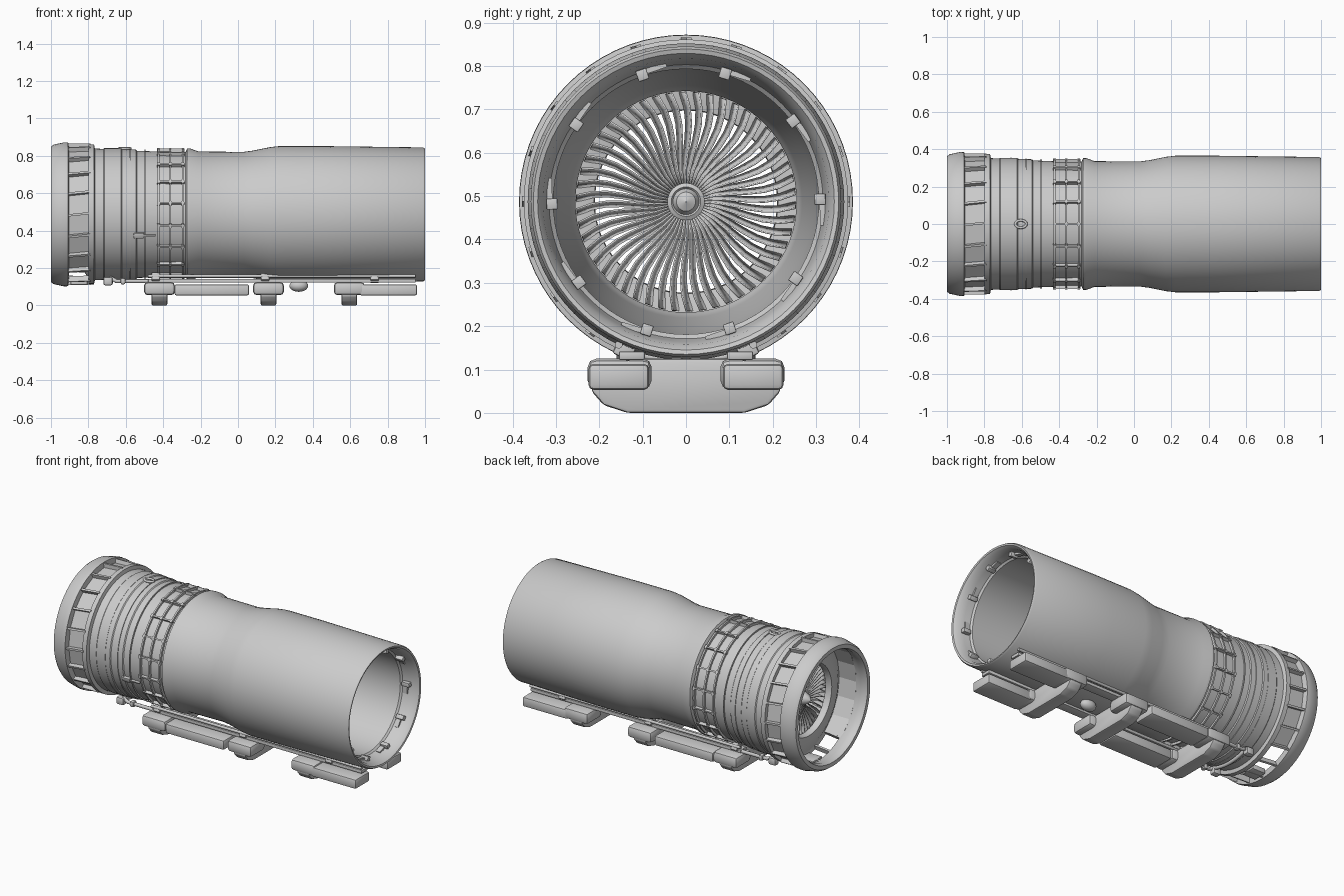
import bpy, bmesh
from math import sin, cos, pi, radians
from mathutils import Matrix, Vector

cube = bpy.data.objects.get("Cube")
if cube:
    bpy.data.objects.remove(cube, do_unlink=True)

AXIS_Z = 0.487          # height of the engine's centre line
grey = bpy.data.materials.new("light grey metal")
grey.use_nodes = True
grey.diffuse_color = (0.6, 0.6, 0.6, 1)
grey.node_tree.nodes["Principled BSDF"].inputs["Base Color"].default_value = (0.6, 0.6, 0.6, 1)


def finish(name, bm, smooth=True):
    bmesh.ops.recalc_face_normals(bm, faces=bm.faces)
    mesh = bpy.data.meshes.new(name)
    bm.to_mesh(mesh)
    bm.free()
    mesh.materials.append(grey)
    ob = bpy.data.objects.new(name, mesh)
    bpy.context.collection.objects.link(ob)
    bpy.ops.object.select_all(action='DESELECT')
    ob.select_set(True)
    bpy.context.view_layer.objects.active = ob
    if smooth:
        bpy.ops.object.shade_smooth_by_angle(angle=radians(32))
    return ob


def lathe(name, profile, steps=72):
    """Closed (x, radius) profile turned about the engine axis."""
    bm = bmesh.new()
    rings = []
    for i in range(steps):
        a = 2 * pi * i / steps
        rings.append([bm.verts.new((x, r * sin(a), AXIS_Z + r * cos(a))) for x, r in profile])
    n = len(profile)
    for i in range(steps):
        p, q = rings[i], rings[(i + 1) % steps]
        for j in range(n):
            k = (j + 1) % n
            bm.faces.new((p[j], q[j], q[k], p[k]))
    return finish(name, bm)


def add_box(bm, centre, size, bevel=0.0, turn=None):
    made = bmesh.ops.create_cube(bm, size=1)["verts"]
    mat = Matrix.Translation(centre) @ Matrix.Diagonal((*size, 1))
    bmesh.ops.transform(bm, matrix=mat, verts=made)
    if turn is not None:
        bmesh.ops.transform(bm, matrix=turn, verts=made)
    if bevel:
        edges = list({e for v in made for e in v.link_edges})
        bmesh.ops.bevel(bm, geom=edges, offset=bevel, segments=2, affect='EDGES', profile=0.5)


def around(angle):
    """Turns a part at the top of the engine (z = radius) about the axis."""
    return Matrix.Translation((0, 0, AXIS_Z)) @ Matrix.Rotation(angle, 4, 'X')


def tube(name, points, radius):
    cu = bpy.data.curves.new(name, 'CURVE')
    cu.dimensions = '3D'
    cu.bevel_depth = radius
    cu.bevel_resolution = 2
    cu.use_fill_caps = True
    sp = cu.splines.new('POLY')
    sp.points.add(len(points) - 1)
    for p, co in zip(sp.points, points):
        p.co = (*co, 1)
    cu.materials.append(grey)
    ob = bpy.data.objects.new(name, cu)
    bpy.context.collection.objects.link(ob)


# Main casing: outer skin, rounded tail lip, then back along the bore
lathe("main_casing", [
    (-0.80, 0.345), (-0.798, 0.374), (-0.77, 0.374), (-0.765, 0.352),
    (-0.72, 0.350), (-0.715, 0.354), (-0.625, 0.354), (-0.62, 0.349),
    (-0.545, 0.346), (-0.54, 0.340), (-0.435, 0.336), (-0.28, 0.334),
    (-0.272, 0.352), (-0.255, 0.352), (-0.21, 0.336), (0.03, 0.334), (0.08, 0.341),
    (0.17, 0.359), (0.22, 0.365), (0.45, 0.365), (0.99, 0.358), (1.0, 0.352),
    (0.997, 0.342), (0.98, 0.330), (0.94, 0.322), (0.90, 0.316), (0.89, 0.306),
    (0.30, 0.304), (-0.20, 0.295), (-0.60, 0.268), (-0.69, 0.260), (-0.70, 0.255),
    (-0.79, 0.255), (-0.80, 0.28)])

# Intake lip and the throat ring in front of the fan
lathe("intake_lip", [
    (-1.0, 0.338), (-1.0, 0.362), (-0.985, 0.373), (-0.93, 0.385), (-0.908, 0.384),
    (-0.903, 0.352), (-0.93, 0.338), (-0.98, 0.330)])
lathe("intake_throat", [
    (-0.80, 0.345), (-0.825, 0.30), (-0.84, 0.25), (-0.84, 0.217), (-0.825, 0.210),
    (-0.80, 0.212), (-0.79, 0.256), (-0.79, 0.33)])

# Slanted struts and recessed panels behind the lip, left open underneath
STRUTS = 20
bm = bmesh.new()
panels = bmesh.new()
for i in range(STRUTS):
    a = 2 * pi * i / STRUTS
    lean = Matrix.Rotation(radians(6), 4, 'Z')
    add_box(bm, (0, 0, 0), (0.13, 0.012, 0.03), 0,
            around(a) @ Matrix.Translation((-0.855, 0, 0.363)) @ lean)
    mid = a + pi / STRUTS
    if cos(mid) > -0.85:
        add_box(panels, (-0.855, 0, 0.347), (0.125, 0.115, 0.008), 0, around(mid))
finish("intake_struts", bm, False)
finish("intake_panels", panels, False)

# Fan: swept thin blades around a domed hub
BLADES = 50
bm = bmesh.new()
for i in range(BLADES):
    a0 = 2 * pi * i / BLADES
    rows = []
    for s in range(7):
        t = s / 6
        r = 0.038 + 0.215 * t
        a = a0 + 0.16 * sin(pi * t * 0.8)
        half = 0.022 + 0.018 * t
        twist = 0.004 + 0.003 * t
        row = []
        for side in (-1, 1):
            off = a + side * twist / r
            row.append(bm.verts.new((-0.755 + side * half, r * sin(off), AXIS_Z + r * cos(off))))
        rows.append(row)
    for p, q in zip(rows, rows[1:]):
        bm.faces.new((p[0], p[1], q[1], q[0]))
fan = finish("fan_blades", bm)
thick = fan.modifiers.new("thickness", 'SOLIDIFY')
thick.thickness = 0.004
thick.offset = 0
lathe("fan_hub", [
    (-0.85, 0.001), (-0.835, 0.022), (-0.80, 0.040), (-0.715, 0.043), (-0.71, 0.034),
    (-0.715, 0.030), (-0.70, 0.022), (-0.69, 0.001)], 32)

# Ribbed band: hoops and lengthwise ribs
for k, x in enumerate((-0.425, -0.362, -0.295)):
    lathe("band_hoop_%d" % (k + 1), [
        (x - 0.005, 0.33), (x - 0.005, 0.349), (x + 0.005, 0.349), (x + 0.005, 0.33)])
bm = bmesh.new()
for i in range(18):
    turn = around(2 * pi * i / 18)
    add_box(bm, (-0.36, 0, 0.342), (0.148, 0.009, 0.022), 0, turn)
    for x in (-0.425, -0.362, -0.295):
        add_box(bm, (x, 0, 0.346), (0.014, 0.022, 0.018), 0, turn)
finish("band_ribs", bm, False)

# Thin seams on the front casing
for k, x in enumerate((-0.66, -0.58, -0.50)):
    lathe("casing_seam_%d" % (k + 1), [
        (x, 0.34), (x, 0.3555 - 0.004 * k), (x + 0.005, 0.3555 - 0.004 * k), (x + 0.005, 0.34)])

# Lifting eye on top and a latch on the front side
tube("lifting_eye", [(-0.605 + 0.03 * cos(a), 0.02 * sin(a), AXIS_Z + 0.352)
                     for a in [2 * pi * i / 16 for i in range(17)]], 0.007)
bm = bmesh.new()
latch = around(radians(109))
add_box(bm, (-0.53, 0, 0.345), (0.055, 0.03, 0.018), 0.004, latch)
add_box(bm, (-0.50, 0, 0.345), (0.12, 0.008, 0.012), 0, latch)
finish("side_latch", bm)

# Brackets and clip plates inside the tail lip
bm = bmesh.new()
for i in range(10):
    a = 2 * pi * i / 10 + radians(19)
    add_box(bm, (0.93, 0, 0.309), (0.05, 0.026, 0.026), 0.003, around(a))
    add_box(bm, (0.92, 0.035, 0.314), (0.03, 0.05, 0.012), 0, around(a))
finish("tail_brackets", bm)

# Cradle: three cross beams with chamfered ends
half = [(0, 0.0), (0.135, 0.0), (0.19, 0.018), (0.218, 0.05), (0.218, 0.095), (0.17, 0.125), (0, 0.125)]
outline = half[1:-1] + [(-y, z) for y, z in reversed(half[1:-1])]
BEAMS = (-0.42, 0.163, 0.595)
for k, x in enumerate(BEAMS):
    bm = bmesh.new()
    face = bm.faces.new([bm.verts.new((x - 0.042, y, z)) for y, z in outline])
    out = bmesh.ops.extrude_face_region(bm, geom=[face])["geom"]
    bmesh.ops.translate(bm, vec=(0.084, 0, 0), verts=[g for g in out if isinstance(g, bmesh.types.BMVert)])
    bmesh.ops.bevel(bm, geom=bm.edges[:], offset=0.008, segments=2, affect='EDGES', profile=0.5)
    finish("cross_beam_%d" % (k + 1), bm)

# Mirrored cradle parts: pads, end blocks, rails, clamps
for side, s in (("left_side", -1), ("right_side", 1)):
    bm = bmesh.new()
    for x0, x1 in ((-0.34, 0.06), (0.65, 0.958)):
        add_box(bm, ((x0 + x1) / 2, s * 0.155, 0.083), (x1 - x0, 0.14, 0.06), 0.012)
    finish("cradle_pads_" + side, bm)
    bm = bmesh.new()
    for x in BEAMS:
        add_box(bm, (x, s * 0.153, 0.09), (0.165, 0.148, 0.07), 0.02)
    finish("end_blocks_" + side, bm)
    bm = bmesh.new()
    add_box(bm, (0.235, s * 0.125, 0.132), (1.43, 0.06, 0.02), 0.004)
    for x in (-0.44, 0.145, 0.73):
        lean = Matrix.Translation((x, s * 0.14, 0.148)) @ Matrix.Rotation(s * radians(28), 4, 'X')
        add_box(bm, (0, 0, 0), (0.045, 0.045, 0.045), 0.006, lean)
    finish("rail_beam_" + side, bm)
    tube("rail_pipe_" + side, [(-0.48, s * 0.155, 0.157), (0.95, s * 0.155, 0.157)], 0.009)

# Feed pipe looping under the front casing, with its fittings
loop = [(-0.68, y, AXIS_Z - (0.368 ** 2 - y ** 2) ** 0.5) for y in [-0.14 + 0.028 * i for i in range(11)]]
tube("feed_pipe", [(-0.45, -0.14, 0.13), (-0.65, -0.14, 0.13)] + loop
     + [(-0.65, 0.14, 0.13), (-0.45, 0.14, 0.13)], 0.011)
bm = bmesh.new()
for s in (-1, 1):
    add_box(bm, (-0.695, s * 0.14, 0.13), (0.05, 0.04, 0.045), 0.01)
    add_box(bm, (-0.615, s * 0.14, 0.13), (0.025, 0.035, 0.035), 0.008)
add_box(bm, (-0.85, 0, 0.125), (0.09, 0.09, 0.03), 0.004)
finish("pipe_fittings", bm)

# Rounded drain pod between the rear beams
bm = bmesh.new()
bmesh.ops.create_uvsphere(bm, u_segments=20, v_segments=12, radius=1,
                          matrix=Matrix.Translation((0.325, 0, 0.105)) @ Matrix.Diagonal((0.05, 0.035, 0.032, 1)))
finish("drain_pod", bm)
